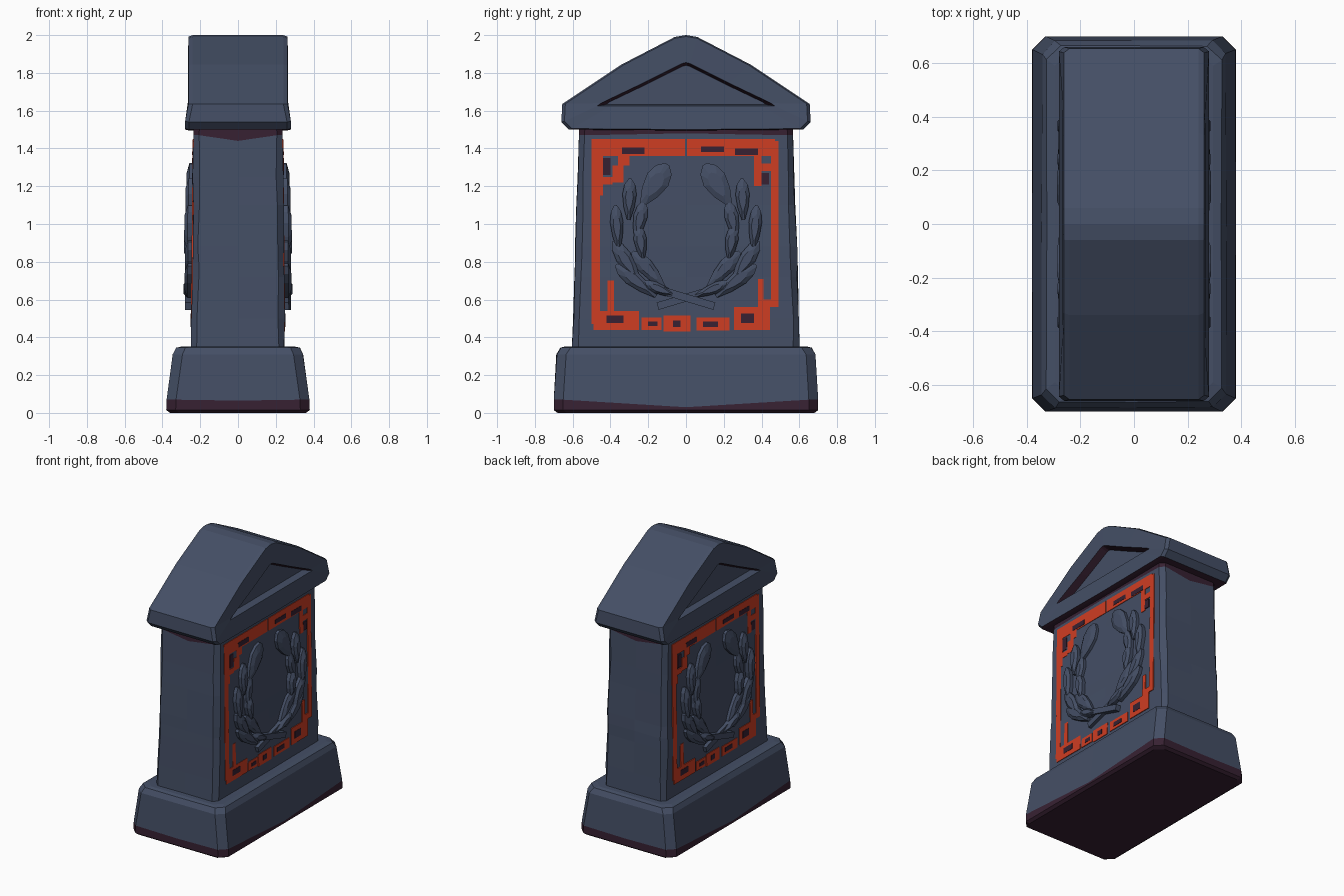
import bpy, bmesh, math, random
from mathutils import Vector

if "Cube" in bpy.data.objects:
    bpy.data.objects.remove(bpy.data.objects["Cube"])

random.seed(4)


def material(name, rgb):
    m = bpy.data.materials.new(name)
    m.diffuse_color = (*rgb, 1)
    m.use_nodes = True
    m.node_tree.nodes["Principled BSDF"].inputs["Base Color"].default_value = m.diffuse_color
    return m


MATS = [material("slate stone", (0.058, 0.077, 0.130)),
        material("dark purple shade", (0.038, 0.015, 0.032)),
        material("red paint", (0.62, 0.047, 0.016))]
SLATE, PURPLE, RED = 0, 1, 2


def finish(name, bm):
    bmesh.ops.recalc_face_normals(bm, faces=bm.faces[:])
    me = bpy.data.meshes.new(name)
    bm.to_mesh(me)
    bm.free()
    for m in MATS:
        me.materials.append(m)
    ob = bpy.data.objects.new(name, me)
    bpy.context.collection.objects.link(ob)
    return ob


def loft(bm, rings, mats):
    """Bridge closed rings; mats holds one colour per band, caps use the ends."""
    vs = [[bm.verts.new(p) for p in r] for r in rings]
    n = len(vs[0])
    for a, b, m in zip(vs, vs[1:], mats):
        for i in range(n):
            j = (i + 1) % n
            bm.faces.new((a[i], a[j], b[j], b[i])).material_index = m
    bm.faces.new(vs[0][::-1]).material_index = mats[0]
    bm.faces.new(vs[-1]).material_index = mats[-1]


def block_ring(hx, hy, c, z, dz=(0, 0, 0), jit=0.0):
    """Chamfered rectangle; dz shifts (corner, short-side middle, long-side middle)."""
    q = [(hx, 0, 2), (hx, hy - c, 0), (hx - c, hy, 0), (0, hy, 1),
         (-hx + c, hy, 0), (-hx, hy - c, 0), (-hx, 0, 2), (-hx, -hy + c, 0),
         (-hx + c, -hy, 0), (0, -hy, 1), (hx - c, -hy, 0), (hx, -hy + c, 0)]
    r = lambda k: random.uniform(-jit, jit) if k == 0 else 0
    return [(x + r(k), y + r(k), z + dz[k]) for x, y, k in q]


# base slab with a dark, uneven foot
bm = bmesh.new()
loft(bm, [block_ring(0.36, 0.68, 0.05, 0.0),
          block_ring(0.38, 0.70, 0.05, 0.015),
          block_ring(0.378, 0.70, 0.05, 0.05, (0.02, 0.015, -0.02)),
          block_ring(0.345, 0.685, 0.05, 0.31, jit=0.004),
          block_ring(0.325, 0.665, 0.05, 0.345, jit=0.004),
          block_ring(0.295, 0.64, 0.05, 0.352)],
     [PURPLE, PURPLE, SLATE, SLATE, SLATE])
finish("base_slab", bm)


# tapering shaft, dark under the eaves
def face_x(z):
    return 0.247 - (z - 0.35) / 1.15 * 0.012


bm = bmesh.new()
rings = []
for z in (0.34, 0.5, 0.72, 0.8, 0.88, 1.1, 1.25):
    hy = 0.602 - (z - 0.34) * 0.031
    rings.append(block_ring(face_x(z), hy, 0.032, z, jit=0.004))
rings.append(block_ring(face_x(1.46), 0.567, 0.03, 1.46, (0.01, -0.02, 0.02)))
rings.append(block_ring(face_x(1.52), 0.565, 0.03, 1.52))
loft(bm, rings, [SLATE] * 7 + [PURPLE])
finish("shaft", bm)

# pediment roof: outline rings along x, ending in a sunken triangle on both sides
OUTER = [(-0.62, 1.50), (-0.66, 1.54), (-0.655, 1.635), (-0.34, 1.845), (-0.06, 1.99), (0, 2.0),
         (0.06, 1.99), (0.34, 1.845), (0.655, 1.635), (0.66, 1.54), (0.62, 1.50), (0, 1.495)]
INNER = [(-0.40, 1.625), (-0.47, 1.625), (-0.45, 1.64), (-0.23, 1.745), (-0.02, 1.85), (0, 1.855),
         (0.02, 1.85), (0.23, 1.745), (0.45, 1.64), (0.47, 1.625), (0.40, 1.625), (0, 1.625)]


def roof_ring(pts, x, shrink=1.0, low=0.0):
    s = math.copysign(1, x)
    return [(x + (s * low if z < 1.6 else 0), y * shrink, 1.70 + (z - 1.70) * shrink)
            for y, z in pts]


half = [(OUTER, 0.24, 1.0, 0.02), (OUTER, 0.262, 0.975, 0.018),
        (INNER, 0.266, 1.0, 0), (INNER, 0.215, 0.9, 0)]
rings = [roof_ring(p, -x, s, l) for p, x, s, l in half[::-1]]
rings += [roof_ring(p, x, s, l) for p, x, s, l in half]
bm = bmesh.new()
loft(bm, rings, [SLATE] * 7)
bmesh.ops.recalc_face_normals(bm, faces=bm.faces[:])
for f in bm.faces:
    c = f.calc_center_median()
    underside = f.normal.z < -0.8 and c.z < 1.53
    recess_wall = f.normal.z < -0.3 and c.z > 1.6
    if underside or recess_wall:
        f.material_index = PURPLE
finish("pediment_roof", bm)


# painted border: thin plates as (y0, y1, z0, z1)
RED_PLATES = [
    (-0.50, -0.455, 0.47, 1.45), (-0.47, -0.44, 1.15, 1.36), (0.45, 0.49, 0.57, 1.44),
    (-0.48, -0.005, 1.36, 1.45), (0.005, 0.47, 1.36, 1.45),
    (-0.39, -0.33, 1.22, 1.31), (-0.44, -0.39, 1.21, 1.25), (-0.36, -0.30, 1.31, 1.36),
    (0.36, 0.40, 1.20, 1.36), (0.40, 0.45, 1.28, 1.32),
    (-0.49, -0.25, 0.44, 0.54), (-0.415, -0.38, 0.54, 0.70),
    (-0.235, -0.13, 0.44, 0.505), (-0.12, 0.025, 0.43, 0.515), (0.055, 0.23, 0.435, 0.505),
    (0.255, 0.445, 0.44, 0.56), (0.38, 0.41, 0.56, 0.71), (0.41, 0.49, 0.56, 0.60)]
DARK_PLATES = [
    (-0.42, -0.33, 0.475, 0.515), (0.29, 0.36, 0.475, 0.525), (-0.20, -0.15, 0.46, 0.485),
    (-0.07, -0.03, 0.455, 0.49), (0.09, 0.17, 0.455, 0.485),
    (-0.34, -0.22, 1.37, 1.405), (0.08, 0.20, 1.38, 1.41), (0.26, 0.38, 1.365, 1.40),
    (-0.44, -0.40, 1.26, 1.35), (0.40, 0.44, 1.21, 1.27)]


def plate(bm, s, rect, out, mat):
    y0, y1, z0, z1 = rect
    ring = [(y0, z0), (y1, z0), (y1, z1), (y0, z1)]
    loft(bm, [[(s * (face_x(z) + o), s * y, z) for y, z in ring] for o in (-0.004, out)], [mat])


# wreath leaves: (y, z, length, width, lean from vertical in degrees), one half
LEAVES = [(-0.165, 1.21, 0.25, 0.13, 32), (-0.30, 1.13, 0.22, 0.075, 2),
          (-0.365, 0.98, 0.24, 0.07, -4), (-0.245, 1.02, 0.20, 0.075, 12),
          (-0.315, 0.80, 0.26, 0.085, -32), (-0.24, 0.90, 0.18, 0.07, -8),
          (-0.20, 0.76, 0.25, 0.085, -42), (-0.265, 0.70, 0.27, 0.085, -52),
          (-0.14, 0.655, 0.20, 0.06, -68)]
LEAF_SHAPE = [(-0.5, 0.22), (-0.2, 0.75), (0.12, 1.0), (0.36, 0.75), (0.5, 0.2)]


def leaf(bm, s, side, y, z, length, width, lean, height):
    a = math.radians(lean)
    outline = [(t, w) for t, w in LEAF_SHAPE] + [(t, -w) for t, w in LEAF_SHAPE[::-1]]
    rings = []
    for out, k in ((-0.01, 1.0), (height * 0.6, 1.0), (height, 0.55)):
        ring = []
        for t, w in outline:
            u, v = t * length * k, w * width / 2 * k
            ly = y + u * math.sin(a) + v * math.cos(a)
            lz = z + u * math.cos(a) - v * math.sin(a)
            ring.append((s * (face_x(lz) + out), s * side * ly, lz))
        rings.append(ring)
    loft(bm, rings, [SLATE, SLATE])


for s, label in ((1, "right"), (-1, "left")):
    bm = bmesh.new()
    for r in RED_PLATES:
        plate(bm, s, r, 0.004, RED)
    for r in DARK_PLATES:
        plate(bm, s, r, 0.006, PURPLE)
    finish("painted_border_" + label, bm)

    bm = bmesh.new()
    for side in (1, -1):
        for i, spec in enumerate(LEAVES):
            leaf(bm, s, side, *spec, 0.034 + 0.005 * (i % 3))
        # crossed stem
        p, q = Vector((-0.15, 0.655)), Vector((0.15, 0.565))
        n = Vector((q.y - p.y, p.x - q.x)).normalized() * 0.02
        ring = [p + n, q + n, q - n, p - n]
        loft(bm, [[(s * (face_x(c.y) + o), s * side * c.x, c.y) for c in ring]
                  for o in (-0.01, 0.03 + 0.006 * side)], [SLATE])
    finish("laurel_wreath_" + label, bm)
